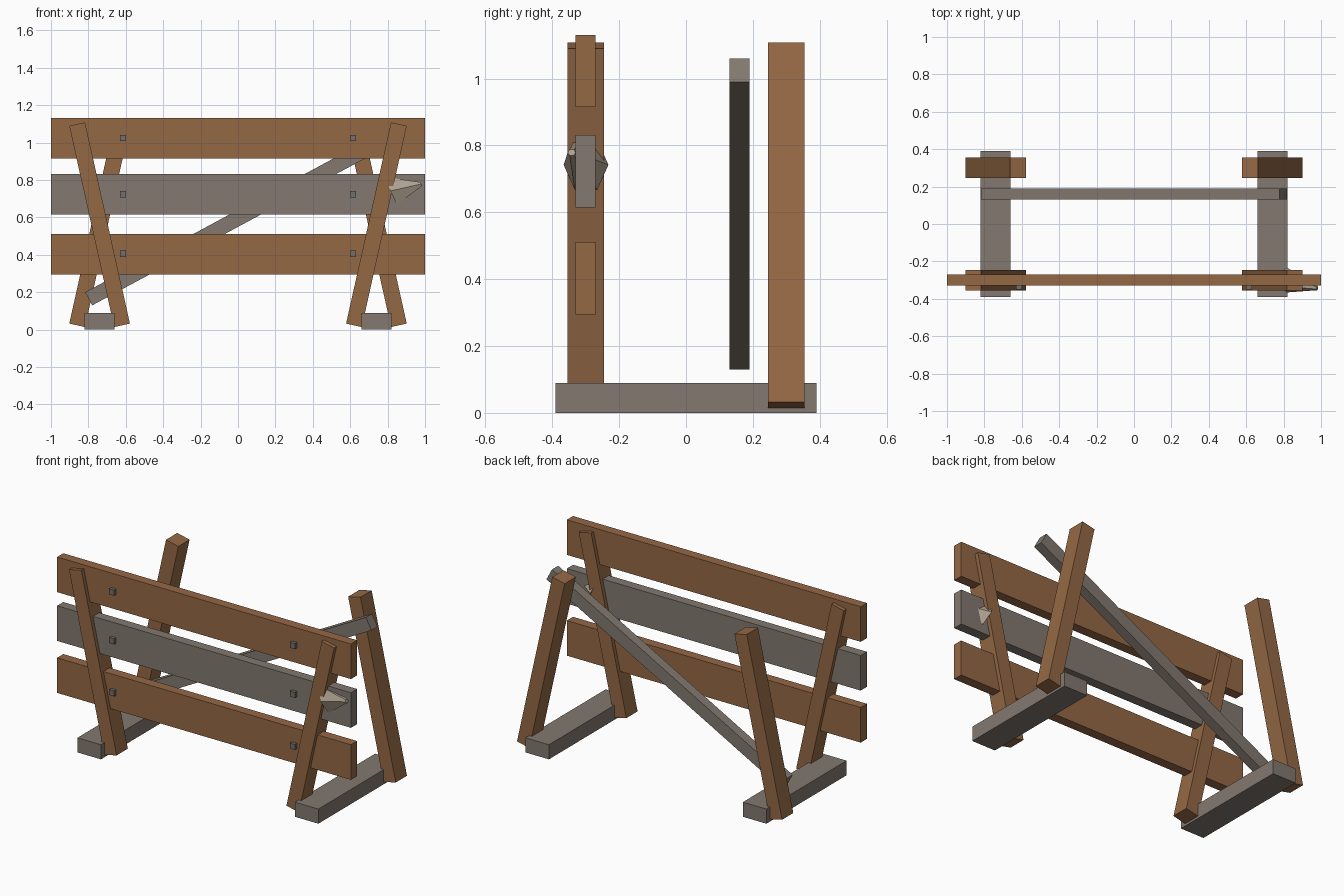
import bpy
import bmesh
from math import radians, cos, sin, pi
from mathutils import Vector, Matrix

if "Cube" in bpy.data.objects:
    bpy.data.objects.remove(bpy.data.objects["Cube"])


def material(name, rgb):
    m = bpy.data.materials.new(name)
    m.use_nodes = True
    colour = (*rgb, 1)
    m.diffuse_color = colour
    m.node_tree.nodes["Principled BSDF"].inputs["Base Color"].default_value = colour
    return m


BROWN = material("brown wood", (0.30, 0.14, 0.06))
GREY = material("weathered grey wood", (0.225, 0.19, 0.16))
IRON = material("dull iron", (0.17, 0.16, 0.15))
BONE = material("pale bone", (0.42, 0.36, 0.28))


def add_object(name, bm, mat):
    bmesh.ops.recalc_face_normals(bm, faces=bm.faces)
    mesh = bpy.data.meshes.new(name)
    bm.to_mesh(mesh)
    bm.free()
    mesh.materials.append(mat)
    ob = bpy.data.objects.new(name, mesh)
    bpy.context.collection.objects.link(ob)
    return ob


def beam(name, centre, size, mat, lean=0):
    """Box, leaned in degrees about the y axis."""
    bm = bmesh.new()
    bmesh.ops.create_cube(bm, size=1)
    bm.transform(Matrix.Diagonal((*size, 1)))
    ob = add_object(name, bm, mat)
    ob.location = centre
    ob.rotation_euler.y = radians(lean)
    return ob


# Horizontal planks with their bolts
planks = [("lower", 0.403, BROWN), ("middle", 0.723, GREY), ("upper", 1.023, BROWN)]
for label, z, mat in planks:
    beam(label + "_plank", (0, -0.3, z), (2, 0.06, 0.216), mat)
    for side, s in (("left", 1), ("right", -1)):
        beam(f"{label}_bolt_{side}", (0.615 * s, -0.335, z + 0.002),
             (0.034, 0.03, 0.034), IRON)

# Leaning legs and ground sills
for side, s in (("left", 1), ("right", -1)):
    beam("front_leg_" + side, (0.74 * s, -0.3, 0.561), (0.086, 0.109, 1.102), BROWN, 12.6 * s)
    beam("back_leg_" + side, (0.74 * s, 0.3, 0.561), (0.086, 0.109, 1.102), BROWN, -12.6 * s)
    beam("sill_" + side, (0.74 * s, 0, 0.045), (0.16, 0.78, 0.09), GREY)

# Diagonal brace at the back
beam("diagonal_brace", (0, 0.16, 0.595), (1.813, 0.06, 0.08), GREY, -28.3)

# Six-sided spike driven through the middle plank
base, tip = Vector((0.816, -0.299, 0.742)), Vector((0.98, -0.342, 0.779))
across, up = Vector((0, 1, 0)), Vector((-0.4, 0, 0.91))
bm = bmesh.new()
rings = []
for centre, wide, tall in ((base, 0.067, 0.095), (tip, 0.012, 0.012)):
    rings.append([bm.verts.new(centre + across * wide * cos(i * pi / 3)
                               + up * tall * sin(i * pi / 3)) for i in range(6)])
for i in range(6):
    j = (i + 1) % 6
    bm.faces.new((rings[0][i], rings[0][j], rings[1][j], rings[1][i]))
for ring in rings:
    bm.faces.new(ring)
add_object("spike", bm, BONE)
